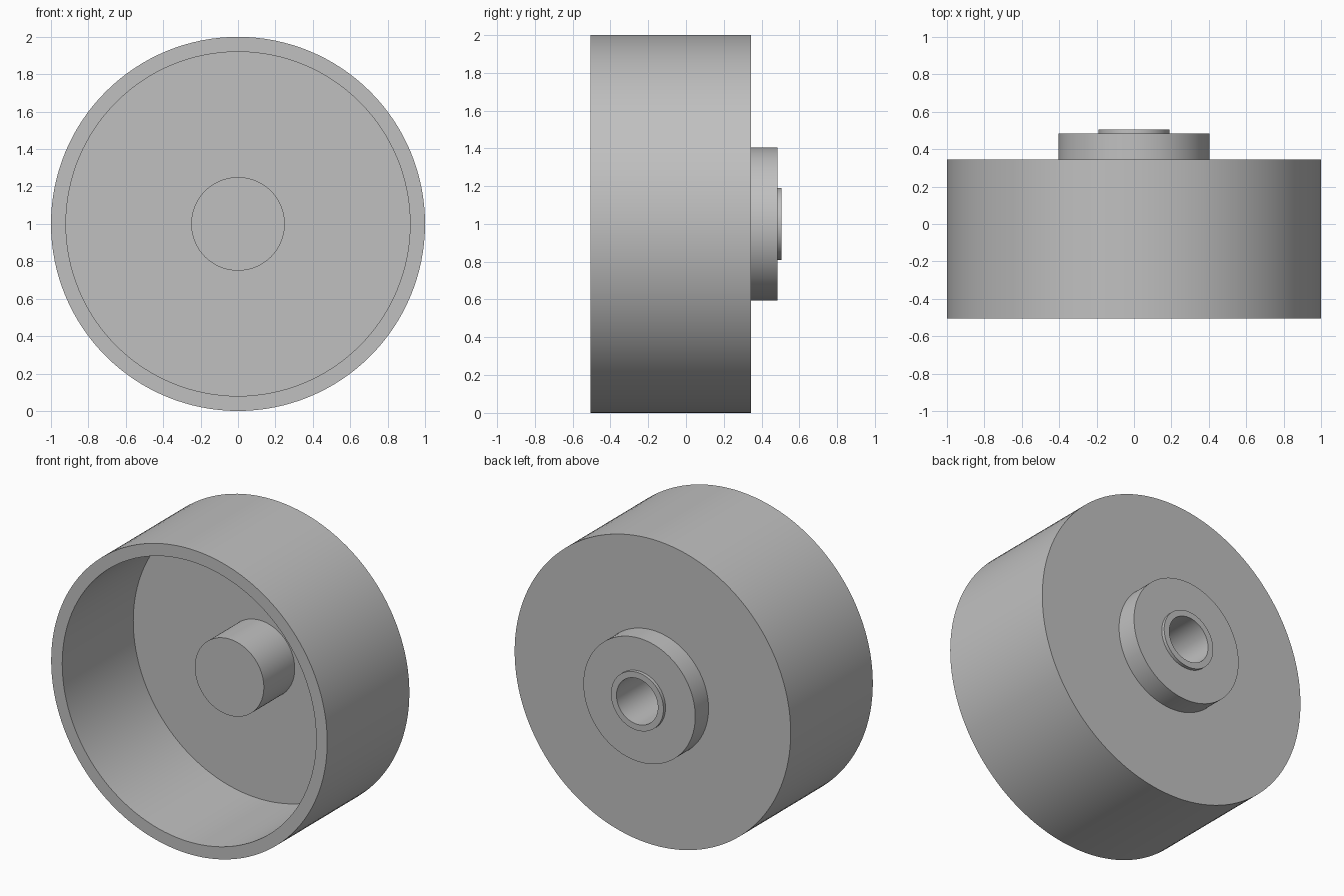
import bpy
import bmesh
import math
from mathutils import Matrix, Vector

cube = bpy.data.objects.get("Cube")
if cube:
    bpy.data.objects.remove(cube, do_unlink=True)

SEGMENTS = 128
AXLE_HEIGHT = 1.0

# Plain grey material
grey = bpy.data.materials.new("plain_grey")
grey.use_nodes = True
colour = (0.53, 0.53, 0.53, 1.0)
grey.diffuse_color = colour
grey.node_tree.nodes["Principled BSDF"].inputs["Base Color"].default_value = colour


def revolve(name, profile, material):
    """Turn a (radius, y) profile about the y axis into a closed solid."""
    bm = bmesh.new()
    verts = [bm.verts.new((r, y, 0)) for r, y in profile]
    edges = [bm.edges.new(pair) for pair in zip(verts, verts[1:])]
    bmesh.ops.spin(bm, geom=verts + edges, cent=(0, 0, 0), axis=(0, 1, 0),
                   angle=math.tau, steps=SEGMENTS, use_duplicate=False)
    bmesh.ops.remove_doubles(bm, verts=bm.verts, dist=0.0001)
    bmesh.ops.recalc_face_normals(bm, faces=bm.faces)
    bm.transform(Matrix.Translation(Vector((0, 0, AXLE_HEIGHT))))
    mesh = bpy.data.meshes.new(name)
    bm.to_mesh(mesh)
    bm.free()
    mesh.materials.append(material)
    obj = bpy.data.objects.new(name, mesh)
    bpy.context.collection.objects.link(obj)
    bpy.ops.object.select_all(action="DESELECT")
    obj.select_set(True)
    bpy.context.view_layer.objects.active = obj
    bpy.ops.object.shade_smooth_by_angle(angle=math.radians(30))
    return obj


# Axial stations, front to back
front, post_end, bore_end = -0.505, -0.09, 0.0
floor, back, boss_end, collar_end = 0.23, 0.345, 0.483, 0.505

# Radii
outer, inner, post, boss, collar, bore = 1.0, 0.92, 0.25, 0.405, 0.19, 0.15

# Centre post inside the drum
post_profile = [(0, post_end), (post, post_end), (post, floor)]
# Open-fronted drum shell
shell_profile = [(inner, floor), (inner, front), (outer, front), (outer, back)]
# Rear boss with its raised collar
boss_profile = [(boss, back), (boss, boss_end), (collar, boss_end),
                (collar, collar_end)]
# Blind axle bore
bore_profile = [(bore, collar_end), (bore, bore_end), (0, bore_end)]

revolve("hollow_wheel",
        post_profile + shell_profile + boss_profile + bore_profile, grey)
